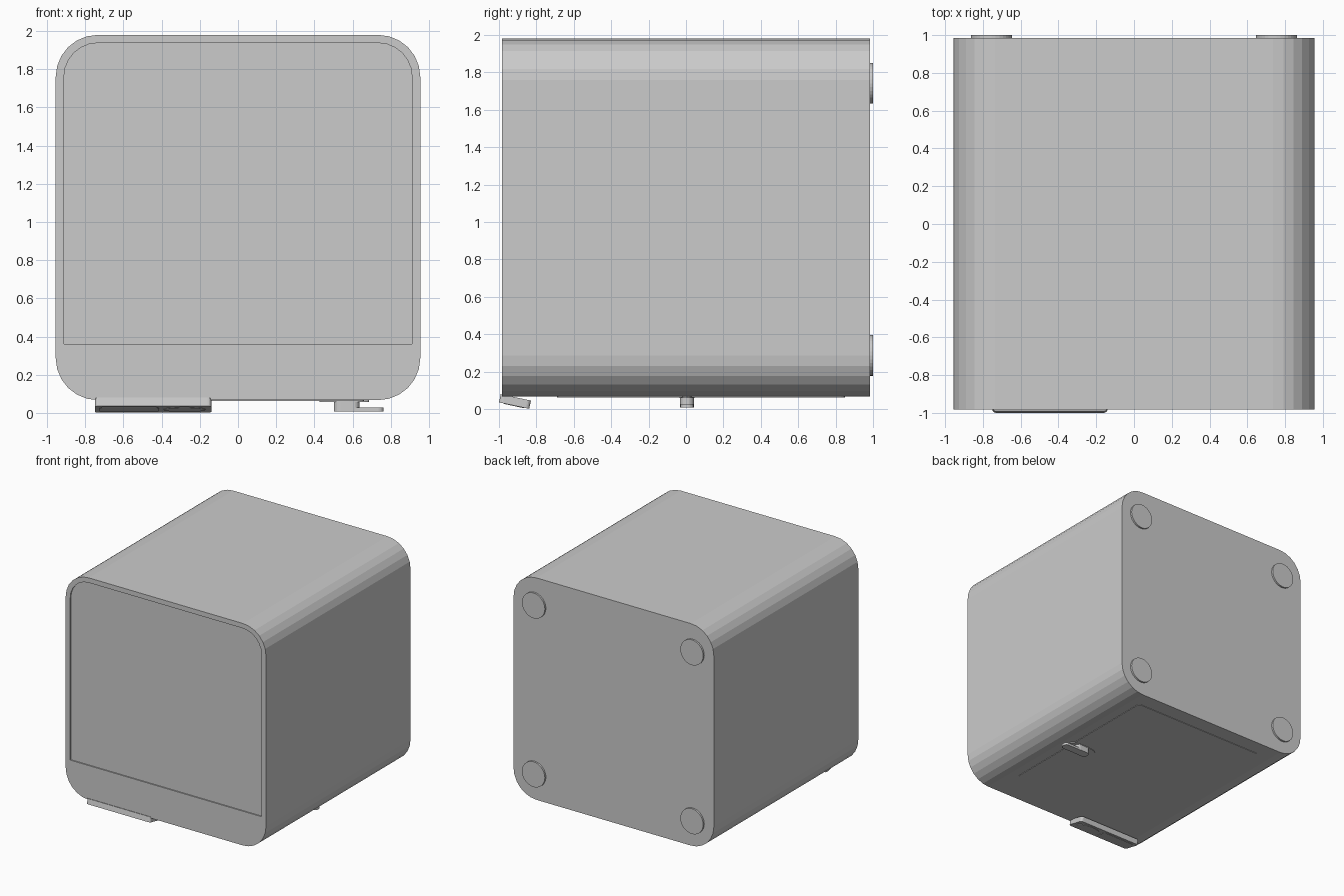
import bpy, bmesh, math
from mathutils import Matrix

if "Cube" in bpy.data.objects:
    bpy.data.objects.remove(bpy.data.objects["Cube"])


def outline(u0, u1, v0, v1, r_low, r_high, seg=6):
    """Rectangle outline with separate radii for the lower and upper corners."""
    pts = []
    corners = [(u1, v1, -1, -1, r_high, 0), (u0, v1, 1, -1, r_high, 90),
               (u0, v0, 1, 1, r_low, 180), (u1, v0, -1, 1, r_low, 270)]
    for u, v, su, sv, r, start in corners:
        if r == 0:
            pts.append((u, v))
            continue
        for i in range(seg + 1):
            a = math.radians(start + 90 * i / seg)
            pts.append((u + su * r + r * math.cos(a), v + sv * r + r * math.sin(a)))
    return pts


def ellipse(cu, cv, ru, rv, n=32):
    return [(cu + ru * math.cos(2 * math.pi * i / n),
             cv + rv * math.sin(2 * math.pi * i / n)) for i in range(n)]


def prism(name, pts, w0, w1, axis="Z"):
    """Extrude an outline between w0 and w1 along the Y or Z axis."""
    bm = bmesh.new()
    place = (lambda u, v, w: (u, w, v)) if axis == "Y" else (lambda u, v, w: (u, v, w))
    a = [bm.verts.new(place(u, v, w0)) for u, v in pts]
    b = [bm.verts.new(place(u, v, w1)) for u, v in pts]
    bm.faces.new(a)
    bm.faces.new(b[::-1])
    for i in range(len(pts)):
        j = (i + 1) % len(pts)
        bm.faces.new((a[i], b[i], b[j], a[j]))
    bmesh.ops.recalc_face_normals(bm, faces=bm.faces)
    mesh = bpy.data.meshes.new(name)
    bm.to_mesh(mesh)
    bm.free()
    ob = bpy.data.objects.new(name, mesh)
    bpy.context.collection.objects.link(ob)
    return ob


# Rounded housing with a shallow front screen recess
body = prism("housing", outline(-.955, .955, .067, 1.98, .22, .22), -.983, .985, "Y")
cutter = prism("screen_cutter", outline(-.912, .912, .362, 1.938, 0, .178), -1.1, -.973, "Y")
cutter.hide_render = True
cutter.hide_viewport = False
cutter.display_type = "WIRE"
cut = body.modifiers.new("screen_recess", "BOOLEAN")
cut.operation = "DIFFERENCE"
cut.solver = "EXACT"
cut.object = cutter

# Four round pads on the back
for side, sx in (("left", -1), ("right", 1)):
    for level, z in (("lower", .287), ("upper", 1.742)):
        prism(f"{level}_{side}_pad", ellipse(sx * .755, z, .109, .109), .98, 1.0, "Y")

# Underside access panel
prism("bottom_panel", outline(-.62, .66, -.69, .85, .02, .02, 2), .063, .075)

# Lever on the underside: mounting plate, stem and handle
prism("lever_plate", ellipse(.557, .005, .13, .04), .058, .07)
prism("lever_stem", outline(.502, .637, -.032, .042, .034, .034), .008, .065)
prism("lever_handle", outline(.52, .763, -.03, .04, .03, .03), .008, .028)

# Tilted control tab under the front edge, with a button and an oval dial
tilt = Matrix.Translation((-.445, -.9145, .0405)) @ Matrix.Rotation(math.radians(-12), 4, "X")
tab = prism("control_tab", outline(-.305, .305, -.0825, .0825, .02, .02, 4), -.0225, .0225)
button = prism("tab_button", outline(-.28, .03, -.055, .055, .02, .02, 4), -.025, -.02)
dial = prism("tab_dial", ellipse(.165, 0, .11, .055), -.025, -.02)
for ob in (tab, button, dial):
    ob.data.transform(tilt)
